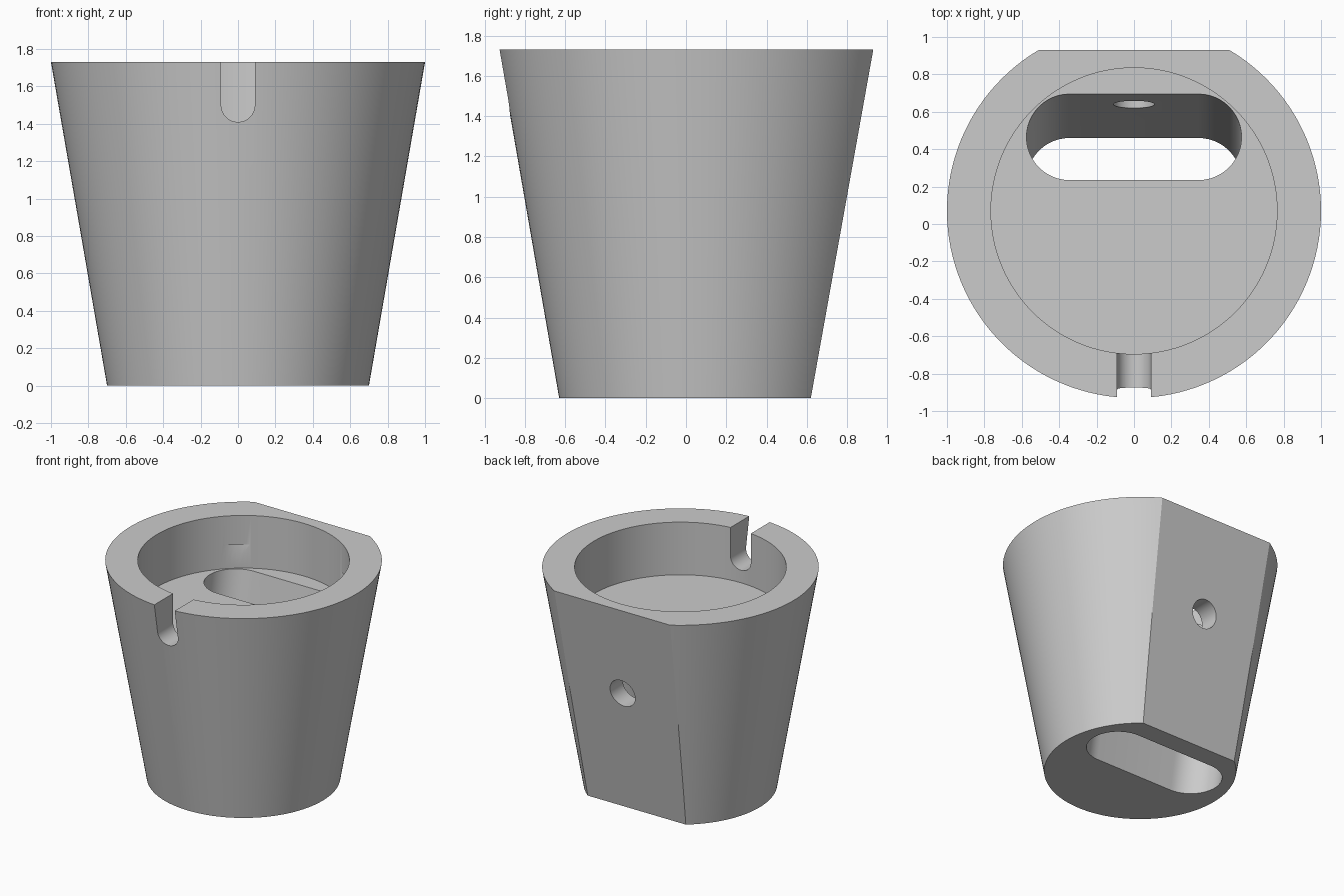
import bpy, bmesh, math

if "Cube" in bpy.data.objects:
    bpy.data.objects.remove(bpy.data.objects["Cube"])

AXIS_Y = 0.07            # y of the cone axis
TOP, FLOOR = 1.73, 1.31  # rim height, cavity floor height
SLOPE = 0.31 / TOP       # lean of the rear flat

grey = bpy.data.materials.new("light_grey")
grey.diffuse_color = (0.6, 0.6, 0.6, 1)
grey.use_nodes = True
grey.node_tree.nodes["Principled BSDF"].inputs["Base Color"].default_value = grey.diffuse_color


def loft(name, lower, upper):
    """Closed solid between two matching outlines."""
    bm = bmesh.new()
    a = [bm.verts.new(p) for p in lower]
    b = [bm.verts.new(p) for p in upper]
    bm.faces.new(a)
    bm.faces.new(b)
    n = len(a)
    for i in range(n):
        j = (i + 1) % n
        bm.faces.new((a[i], a[j], b[j], b[i]))
    bmesh.ops.recalc_face_normals(bm, faces=bm.faces)
    mesh = bpy.data.meshes.new(name)
    bm.to_mesh(mesh)
    bm.free()
    mesh.materials.append(grey)
    obj = bpy.data.objects.new(name, mesh)
    bpy.context.collection.objects.link(obj)
    return obj


def circle(r, cx, cy, n):
    return [(cx + r * math.cos(2 * math.pi * i / n),
             cy + r * math.sin(2 * math.pi * i / n)) for i in range(n)]


def arc(r, cx, cy, start, end, n=24):
    return [(cx + r * math.cos(math.radians(start + (end - start) * i / n)),
             cy + r * math.sin(math.radians(start + (end - start) * i / n)))
            for i in range(n + 1)]


def flat(points, z):
    return [(x, y, z) for x, y in points]


def upright(points, y):
    return [(x, y, z) for x, z in points]


# Tapered cup body
body = loft("tapered_cup", flat(circle(0.70, 0, AXIS_Y, 128), 0),
            flat(circle(1.0, 0, AXIS_Y, 128), TOP))


# Leaning rear flat
def rear(z):
    y = 0.62 + SLOPE * z
    return [(-2, y, z), (2, y, z), (2, 3, z), (-2, 3, z)]


# Slot parallel to the rear flat
def slot(z):
    y = 0.23 + SLOPE * z
    return flat(arc(0.23, 0.345, y, -90, 90) + arc(0.23, -0.345, y, 90, 270), z)


# Round-bottomed notch in the front rim
notch = arc(0.09, 0, 1.50, 180, 360) + [(0.09, 2.0), (-0.09, 2.0)]
# Screw hole through the rear wall
hole = circle(0.11, 0, 1.0, 48)

cutters = [
    loft("rear_flat_cutter", rear(-0.5), rear(2.2)),
    loft("cavity_cutter", flat(circle(0.765, 0, AXIS_Y, 128), FLOOR),
         flat(circle(0.765, 0, AXIS_Y, 128), 2.0)),
    loft("slot_cutter", slot(-0.3), slot(1.5)),
    loft("notch_cutter", upright(notch, -1.3), upright(notch, -0.4)),
    loft("screw_hole_cutter", upright(hole, 0.4), upright(hole, 1.3)),
]

bpy.context.view_layer.objects.active = body
body.select_set(True)
for cutter in cutters:
    mod = body.modifiers.new(cutter.name, 'BOOLEAN')
    mod.operation = 'DIFFERENCE'
    mod.solver = 'EXACT'
    mod.object = cutter
    bpy.ops.object.modifier_apply(modifier=mod.name)
    bpy.data.objects.remove(cutter)

bpy.ops.object.shade_smooth_by_angle(angle=math.radians(25))
